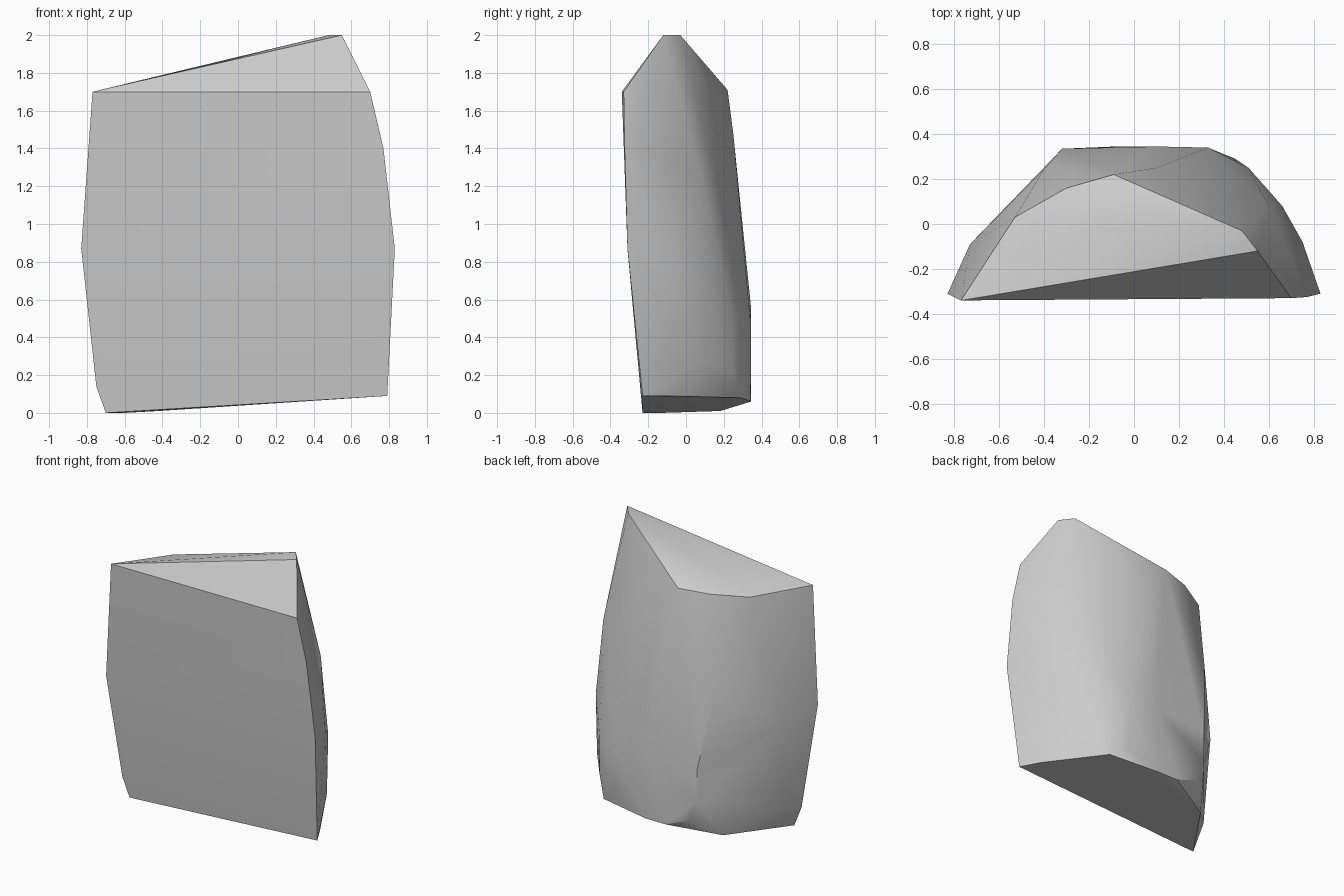
import bpy
import bmesh
import math

default_cube = bpy.data.objects.get("Cube")
if default_cube:
    bpy.data.objects.remove(default_cube, do_unlink=True)


def make_material(name, colour):
    mat = bpy.data.materials.new(name)
    mat.use_nodes = True
    mat.diffuse_color = colour
    mat.node_tree.nodes["Principled BSDF"].inputs["Base Color"].default_value = colour
    return mat


def hull_object(name, outlines, material, smooth_angle):
    """Wrap a convex solid around several corner outlines and shade it."""
    bm = bmesh.new()
    for outline in outlines:
        for corner in outline:
            bm.verts.new(corner)
    result = bmesh.ops.convex_hull(bm, input=bm.verts[:])
    loose = {g for g in result["geom_interior"] + result["geom_unused"]
             if isinstance(g, bmesh.types.BMVert)}
    bmesh.ops.delete(bm, geom=list(loose), context="VERTS")
    # Merge triangles that lie nearly in one plane into clean facets
    bmesh.ops.dissolve_limit(bm, angle_limit=math.radians(1.5),
                             verts=bm.verts[:], edges=bm.edges[:])
    bmesh.ops.recalc_face_normals(bm, faces=bm.faces[:])
    mesh = bpy.data.meshes.new(name)
    bm.to_mesh(mesh)
    bm.free()
    mesh.materials.append(material)
    obj = bpy.data.objects.new(name, mesh)
    bpy.context.collection.objects.link(obj)
    bpy.ops.object.select_all(action="DESELECT")
    obj.select_set(True)
    bpy.context.view_layer.objects.active = obj
    bpy.ops.object.shade_smooth_by_angle(angle=math.radians(smooth_angle))
    return obj


# Broad leaning front face
front_face = [(-.77, -.34, 1.7), (.7, -.33, 1.7), (.77, -.325, 1.4), (.83, -.31, .87),
              (.79, -.23, .09), (-.7, -.23, 0), (-.75, -.24, .14), (-.83, -.31, .87)]

# Slanted top with its short peak edge
top_face = [(.55, -.12, 2), (.48, -.03, 2), (-.09, .22, 1.71),
            (-.3, .16, 1.7), (-.53, .03, 1.69)]

# Ridge between the flat side and the back
side_ridge = [(-.4, .245, 1.07), (-.32, .335, .5), (-.32, .335, .28), (-.73, -.09, .8)]

# Rounded back and far side
back_curve = [(.1, .25, 1.48), (.6, .08, 1.25), (.75, -.08, .8), (.66, .08, .7),
              (.51, .25, .5), (.33, .34, .5), (.1, .345, .55)]

# Worn lower edge above the base
lower_edge = [(.65, .08, .27), (.51, .25, .22), (.33, .34, .15),
              (-.26, .33, .13), (-.68, -.1, .15)]

# Tilted base
base_face = [(.72, -.1, .09), (.45, .29, .08), (.08, .345, .06), (-.08, .345, .06),
             (-.42, .18, .01), (-.6, -.13, 0)]

stone = make_material("stone grey", (.6, .6, .6, 1))
hull_object("rock", [front_face, top_face, side_ridge, back_curve, lower_edge, base_face],
            stone, 30)
